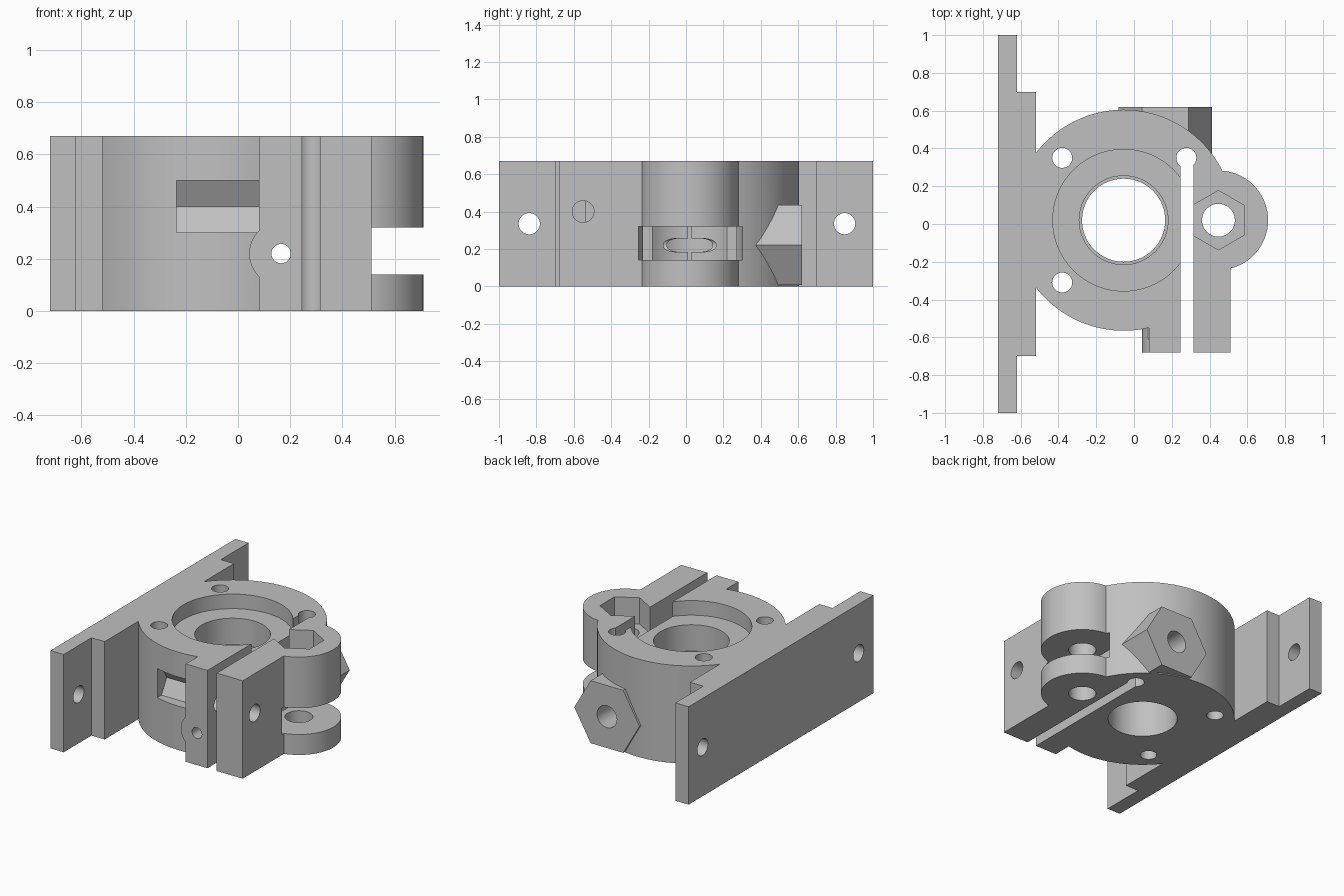
import bpy
from math import radians
from mathutils import Matrix

default = bpy.data.objects.get("Cube")
if default:
    bpy.data.objects.remove(default, do_unlink=True)

HEIGHT = 0.67
RING = (-0.055, 0.02)      # centre of the main ring
PIVOT = (0.447, 0.02)      # centre of the side lobe
GUIDE_X, GUIDE_Z = 0.165, 0.22
BOLT_Y, BOLT_Z = -0.55, 0.40
OVER = 0.05                # overshoot for through cuts

grey = bpy.data.materials.new("light grey plastic")
grey.use_nodes = True
colour = (0.53, 0.53, 0.53, 1)
grey.diffuse_color = colour
grey.node_tree.nodes["Principled BSDF"].inputs["Base Color"].default_value = colour


def box(name, x, y, z=(0, HEIGHT)):
    spans = (x, y, z)
    bpy.ops.mesh.primitive_cube_add(size=1)
    ob = bpy.context.object
    ob.name = name
    mid = [(a + b) / 2 for a, b in spans]
    size = [b - a for a, b in spans]
    ob.data.transform(Matrix.Translation(mid) @ Matrix.Diagonal((*size, 1)))
    return ob


def rod(name, axis, centre, span, radius, sides=64, turn=0):
    """Prism along an axis; centre holds the two remaining coordinates in order."""
    bpy.ops.mesh.primitive_cylinder_add(vertices=sides, radius=radius, depth=span[1] - span[0])
    ob = bpy.context.object
    ob.name = name
    spin = {"x": Matrix.Rotation(radians(90), 4, "Y"),
            "y": Matrix.Rotation(radians(90), 4, "X"),
            "z": Matrix.Identity(4)}[axis]
    place = list(centre)
    place.insert("xyz".index(axis), sum(span) / 2)
    ob.data.transform(Matrix.Translation(place) @ spin @ Matrix.Rotation(radians(turn), 4, "Z"))
    return ob


def combine(target, tool, operation):
    mod = target.modifiers.new(operation.lower(), "BOOLEAN")
    mod.operation = operation
    mod.solver = "EXACT"
    mod.object = tool
    bpy.context.view_layer.objects.active = target
    bpy.ops.object.modifier_apply(modifier=mod.name)
    bpy.data.objects.remove(tool, do_unlink=True)


FULL = (0, HEIGHT)
THROUGH = (-OVER, HEIGHT + OVER)

# Solid parts: ring body, stepped mounting plate, lobe, clamp arms, guide boss
body = rod("bracket_body", "z", RING, FULL, 0.585, 128)
solids = [
    box("plate_step", (-0.63, -0.52), (-0.7, 0.7)),
    box("mounting_plate", (-0.72, -0.62), (-1, 1)),
    rod("pivot_lobe", "z", PIVOT, FULL, 0.263),
    box("inner_clamp_arm", (0.08, 0.28), (-0.68, -0.2)),
    box("outer_clamp_arm", (0.28, 0.512), (-0.68, 0)),
    rod("guide_boss", "y", (GUIDE_X, GUIDE_Z), (-0.68, -0.3), 0.122),
    rod("hex_boss", "y", (GUIDE_X, GUIDE_Z), (0.25, 0.62), 0.247, 6, 30),
]
for part in solids:
    combine(body, part, "UNION")

# Cuts: recess, bore, clamp slit, bearing pocket and hex seat
cuts = [
    rod("recess", "z", RING, (HEIGHT - 0.1, HEIGHT + OVER), 0.375, 96),
    rod("upper_bore", "z", RING, (0.39, HEIGHT + OVER), 0.235),
    rod("lower_bore", "z", RING, THROUGH, 0.22),
    box("clamp_slit", (0.245, 0.315), (-0.8, 0.34), THROUGH),
    rod("bearing_pocket", "z", PIVOT, (0.14, 0.32), 0.283),
    rod("pivot_hole", "z", PIVOT, THROUGH, 0.087, 48),
    rod("hex_seat", "z", PIVOT, (0.49, HEIGHT + OVER), 0.157, 6),
    # Clamp bolt and its nut trap
    rod("clamp_bolt_hole", "x", (BOLT_Y, BOLT_Z), (-0.1, 0.6), 0.058, 32),
    rod("nut_trap", "x", (BOLT_Y, BOLT_Z), (-0.235, 0.084), 0.115, 6, 0),
    # Long guide hole with a wide rear entry
    rod("guide_hole", "y", (GUIDE_X, GUIDE_Z), (-0.8, 0.8), 0.037, 32),
    rod("guide_entry", "y", (GUIDE_X, GUIDE_Z), (0.36, 0.8), 0.075, 32),
]
# Screw holes through the ring and the plate
for x, y in ((-0.38, 0.35), (-0.38, -0.31), (0.277, 0.35)):
    cuts.append(rod("ring_screw_hole", "z", (x, y), THROUGH, 0.053, 32))
for y in (-0.838, 0.848):
    cuts.append(rod("plate_screw_hole", "x", (y, HEIGHT / 2), (-0.8, -0.56), 0.057, 32))

# Turn the nut trap so that a corner points inward along y
trap = next(c for c in cuts if c.name.startswith("nut_trap"))
pivot = Matrix.Translation((0, BOLT_Y, BOLT_Z))
corner = max(v.co.y for v in trap.data.vertices) - BOLT_Y
if corner < 0.11:
    trap.data.transform(pivot @ Matrix.Rotation(radians(30), 4, "X") @ pivot.inverted())

# Turn the rear hex so that it is cut flat on top
for tool in cuts:
    combine(body, tool, "DIFFERENCE")

# One colour, smooth round walls and crisp edges
body.data.materials.clear()
body.data.materials.append(grey)
bpy.ops.object.select_all(action="DESELECT")
body.select_set(True)
bpy.context.view_layer.objects.active = body
bpy.ops.object.shade_smooth_by_angle(angle=radians(30))
